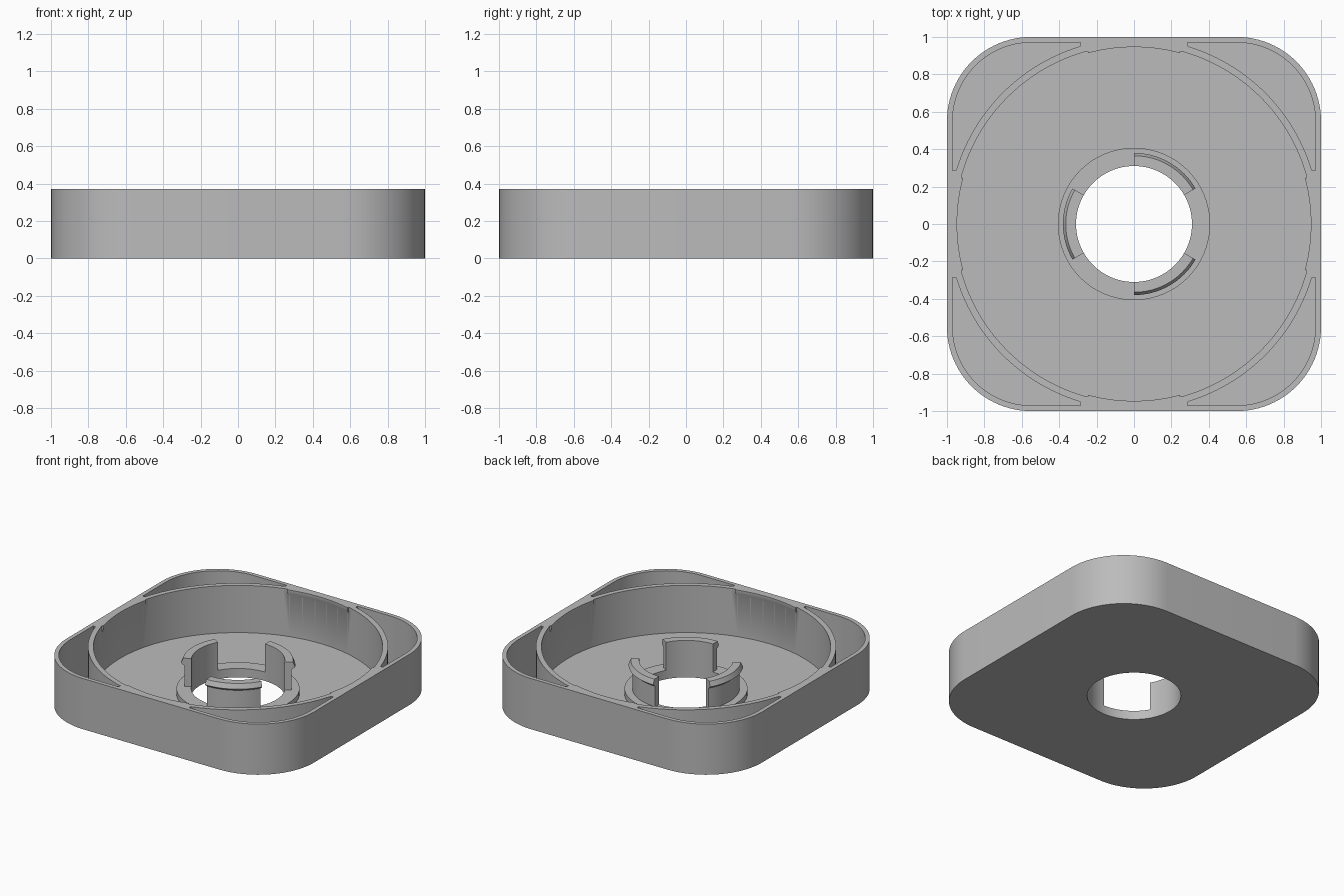
import bpy, bmesh, math

if "Cube" in bpy.data.objects:
    bpy.data.objects.remove(bpy.data.objects["Cube"])

H, FLOOR = 0.37, 0.025

grey = bpy.data.materials.new("light grey plastic")
grey.diffuse_color = (0.5, 0.5, 0.5, 1)
grey.use_nodes = True
grey.node_tree.nodes["Principled BSDF"].inputs["Base Color"].default_value = grey.diffuse_color


def arc(cx, cy, r, a0, a1, n):
    return [(cx + r * math.cos(math.radians(a0 + (a1 - a0) * i / n)),
             cy + r * math.sin(math.radians(a0 + (a1 - a0) * i / n))) for i in range(n + 1)]


def finish(name, bm):
    bmesh.ops.recalc_face_normals(bm, faces=bm.faces)
    me = bpy.data.meshes.new(name)
    bm.to_mesh(me)
    bm.free()
    me.materials.append(grey)
    ob = bpy.data.objects.new(name, me)
    bpy.context.collection.objects.link(ob)
    return ob


def prism(name, pts, z0, z1):
    """Extrude a flat outline from z0 to z1."""
    bm = bmesh.new()
    f = bm.faces.new([bm.verts.new((x, y, z0)) for x, y in pts])
    top = bmesh.ops.extrude_face_region(bm, geom=[f])["geom"]
    bmesh.ops.translate(bm, vec=(0, 0, z1 - z0),
                        verts=[v for v in top if isinstance(v, bmesh.types.BMVert)])
    return finish(name, bm)


def sector(name, profile, a0, a1, n):
    """Sweep a closed (radius, z) profile around z between two angles."""
    bm = bmesh.new()
    rings = []
    for i in range(n + 1):
        a = math.radians(a0 + (a1 - a0) * i / n)
        rings.append([bm.verts.new((r * math.cos(a), r * math.sin(a), z)) for r, z in profile])
    k = len(profile)
    for p, q in zip(rings, rings[1:]):
        for j in range(k):
            bm.faces.new((p[j], p[(j + 1) % k], q[(j + 1) % k], q[j]))
    bm.faces.new(rings[0])
    bm.faces.new(rings[-1][::-1])
    return finish(name, bm)


def circle(r, n=128):
    return arc(0, 0, r, 0, 360, n)[:-1]


def combine(body, other, op):
    """Boolean the helper into the body, then remove the helper."""
    m = body.modifiers.new("bool", "BOOLEAN")
    m.operation, m.solver, m.object = op, "EXACT", other
    bpy.context.view_layer.objects.active = body
    bpy.ops.object.modifier_apply(modifier=m.name)
    bpy.data.objects.remove(other)


def smooth(ob):
    bpy.ops.object.select_all(action="DESELECT")
    ob.select_set(True)
    bpy.context.view_layer.objects.active = ob
    bpy.ops.object.shade_smooth_by_angle(angle=math.radians(30))


# Rounded square block
outline = []
for i, (sx, sy) in enumerate([(1, 1), (-1, 1), (-1, -1), (1, -1)]):
    outline += arc(sx * 0.55, sy * 0.55, 0.45, 90 * i, 90 * i + 90, 24)
tray = prism("tray", outline, 0, H)

# Round bowl
combine(tray, prism("bowl_cutter", circle(0.957), FLOOR, H + 0.1), "DIFFERENCE")

# Corner pockets between the round wall and the outer wall
R, END = 0.993, 0.285
a = math.degrees(math.asin(END / R))
pocket = ([(0.97, END)] + arc(0.55, 0.55, 0.42, 0, 90, 24) + [(END, 0.97)]
          + arc(0, 0, R, 90 - a, a, 40))
for k in range(4):
    c, s = [(1, 0), (0, 1), (-1, 0), (0, -1)][k]
    pts = [(x * c - y * s, x * s + y * c) for x, y in pocket]
    combine(tray, prism("pocket_cutter", pts, FLOOR, H + 0.1), "DIFFERENCE")

# Small snap ridges under the rim, one per side
for k in range(4):
    ridge = sector("snap_ridge", [(0.946, H), (0.975, H), (0.975, 0.325), (0.957, 0.325),
                                  (0.946, 0.345)], 90 * k - 15, 90 * k + 15, 16)
    combine(tray, ridge, "UNION")

# Raised hub ring and the bore through it
combine(tray, prism("hub_ring", circle(0.407, 96), 0.01, 0.065), "UNION")
combine(tray, prism("bore_cutter", circle(0.31, 96), -0.1, 0.5), "DIFFERENCE")
smooth(tray)

# Three hooked clip tabs on the hub ring
tab = [(0.31, 0.065), (0.355, 0.065), (0.355, 0.215), (0.38, 0.235), (0.365, 0.27), (0.31, 0.27)]
for k, mid in enumerate((60, 180, 300)):
    smooth(sector("clip_tab_%d" % (k + 1), tab, mid - 30, mid + 30, 16))
